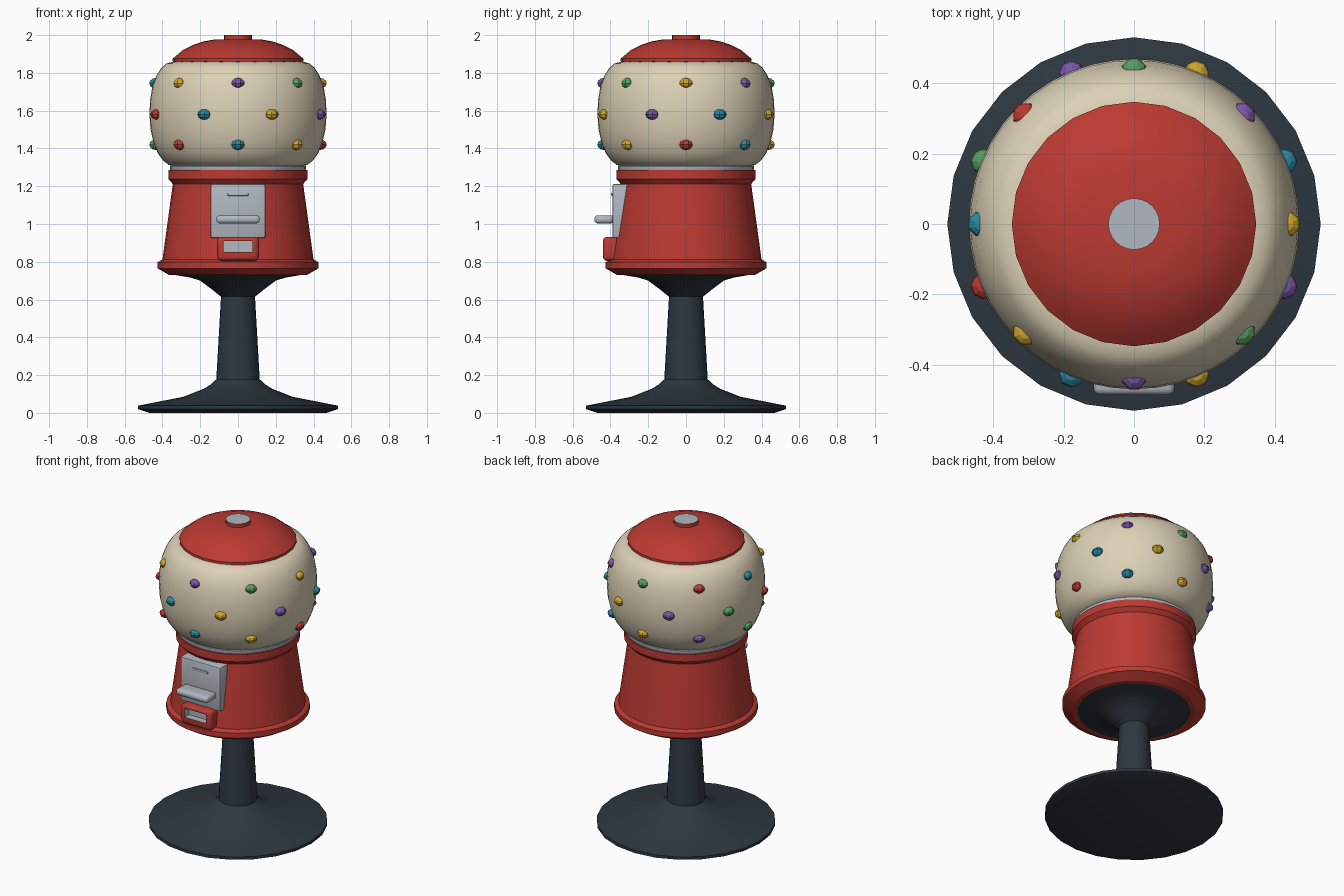
import bpy, bmesh, math
from mathutils import Matrix, Vector

if "Cube" in bpy.data.objects:
    bpy.data.objects.remove(bpy.data.objects["Cube"])

COLOURS = {
    "red": (0.50, 0.042, 0.032), "cream": (0.72, 0.64, 0.47),
    "charcoal": (0.027, 0.039, 0.052), "silver": (0.44, 0.48, 0.53),
    "teal": (0.022, 0.25, 0.36), "yellow": (0.62, 0.38, 0.025),
    "purple": (0.20, 0.09, 0.38), "green": (0.09, 0.34, 0.11),
}
MATS = {}
for label, rgb in COLOURS.items():
    MATS[label] = bpy.data.materials.new(label)
    MATS[label].diffuse_color = (*rgb, 1)


def finish(name, bm, colours, smooth=True):
    """Turn a bmesh into a named object."""
    mesh = bpy.data.meshes.new(name)
    for f in bm.faces:
        f.smooth = smooth
    bm.to_mesh(mesh)
    bm.free()
    for c in colours:
        mesh.materials.append(MATS[c])
    if smooth:
        mesh.set_sharp_from_angle(angle=math.radians(30))
    ob = bpy.data.objects.new(name, mesh)
    bpy.context.collection.objects.link(ob)
    return ob


def lathe(name, profile, colours, sides=32, rule=None):
    """Revolve (radius, height) points round z and cap both ends."""
    bm = bmesh.new()
    rings = []
    for r, z in profile:
        rings.append([bm.verts.new((r * math.cos(a), r * math.sin(a), z))
                      for a in (2 * math.pi * i / sides for i in range(sides))])
    for low, high in zip(rings, rings[1:]):
        for i in range(sides):
            j = (i + 1) % sides
            bm.faces.new((low[i], low[j], high[j], high[i]))
    bm.faces.new(rings[0][::-1])
    bm.faces.new(rings[-1])
    bm.normal_update()
    if rule:
        for f in bm.faces:
            f.material_index = rule(f)
    return finish(name, bm, colours)


def box(lo, hi, bevel, segments=2):
    """Bevelled box between two corners, as a bmesh."""
    bm = bmesh.new()
    lo, hi = Vector(lo), Vector(hi)
    size = Matrix.Diagonal((*(hi - lo), 1))
    bmesh.ops.create_cube(bm, size=1, matrix=Matrix.Translation((lo + hi) / 2) @ size)
    bmesh.ops.bevel(bm, geom=bm.edges[:], offset=bevel, segments=segments,
                    profile=0.5, affect='EDGES')
    bm.normal_update()
    return bm


# Pedestal: foot, column and flared support
lathe("pedestal", [(0.47, 0), (0.53, 0.02), (0.53, 0.038), (0.29, 0.085),
                   (0.18, 0.128), (0.145, 0.15), (0.115, 0.178), (0.09, 0.615),
                   (0.14, 0.655), (0.20, 0.70), (0.25, 0.716), (0.365, 0.735)],
      ["charcoal"], 24)

# Red body with foot ledge and collar
lathe("body", [(0.365, 0.73), (0.425, 0.765), (0.425, 0.798), (0.40, 0.812),
               (0.345, 1.212), (0.368, 1.238), (0.368, 1.285)], ["red"])
lathe("neck_ring", [(0.357, 1.28), (0.361, 1.287), (0.361, 1.305), (0.352, 1.312)],
      ["silver"])

# Globe
lathe("globe", [(0.33, 1.303), (0.365, 1.312), (0.395, 1.334), (0.425, 1.375),
                (0.447, 1.43), (0.463, 1.50), (0.469, 1.58), (0.465, 1.66),
                (0.452, 1.735), (0.43, 1.79), (0.405, 1.828), (0.378, 1.85),
                (0.34, 1.86)], ["cream"], 48)

# Lid and its cap
lathe("lid", [(0.335, 1.855), (0.347, 1.86), (0.347, 1.875), (0.325, 1.893),
              (0.29, 1.922), (0.24, 1.947), (0.185, 1.966), (0.13, 1.976)],
      ["red"], 24)
lathe("lid_cap", [(0.073, 1.97), (0.073, 2.0)], ["red", "silver"], 24,
      lambda f: int(f.normal.z > 0.9))

# Coin mechanism
finish("coin_plate", box((-0.145, -0.39, 0.925), (0.145, -0.25, 1.212), 0.01), ["silver"])
finish("turn_handle", box((-0.115, -0.485, 1.003), (0.115, -0.38, 1.046), 0.018, 3), ["silver"])
finish("coin_slot", box((-0.055, -0.396, 1.149), (0.055, -0.385, 1.165), 0.004), ["silver"])

# Dispensing chute with recessed silver mouth
bm = box((-0.11, -0.44, 0.805), (0.11, -0.33, 0.932), 0.022, 3)
front = min(bm.faces, key=lambda f: f.calc_center_median().y)
inner = bmesh.ops.inset_region(bm, faces=[front], thickness=0.01)["faces"]
for v in front.verts:
    v.co.x = math.copysign(0.077, v.co.x)
    v.co.z = 0.915 if v.co.z > 0.868 else 0.852
pocket = bmesh.ops.extrude_face_region(bm, geom=[front])
back = [g for g in pocket["geom"] if isinstance(g, bmesh.types.BMFace)]
if front.is_valid:
    bmesh.ops.delete(bm, geom=[front], context='FACES_ONLY')
for v in back[0].verts:
    v.co.y += 0.045
back[0].material_index = 1
for e in back[0].edges:
    for f in e.link_faces:
        f.material_index = 1
bm.normal_update()
finish("chute", bm, ["red", "silver"])

# Candy studs: colours run anticlockwise from the front, 45 degrees apart
ROWS = [
    (1.745, 0.435, 0.0, "purple green yellow purple green red teal yellow"),
    (1.58, 0.462, 22.5, "yellow purple teal yellow purple green red teal"),
    (1.42, 0.435, 0.0, "teal yellow red teal yellow purple green red"),
]
for row, (z, radius, start, names) in enumerate(ROWS):
    for i, colour in enumerate(names.split()):
        a = math.radians(start + 45 * i - 90)
        bm = bmesh.new()
        place = (Matrix.Translation((radius * math.cos(a), radius * math.sin(a), z))
                 @ Matrix.Rotation(a + math.pi / 8, 4, 'Z')
                 @ Matrix.Diagonal((1, 1, 0.76, 1)))
        bmesh.ops.create_uvsphere(bm, u_segments=8, v_segments=6, radius=0.037, matrix=place)
        finish(f"stud_{row + 1}_{i + 1}", bm, [colour], smooth=False)

for m in bpy.data.materials:
    if m.users and not m.is_grease_pencil:
        m.use_nodes = True
        m.node_tree.nodes["Principled BSDF"].inputs["Base Color"].default_value = m.diffuse_color
